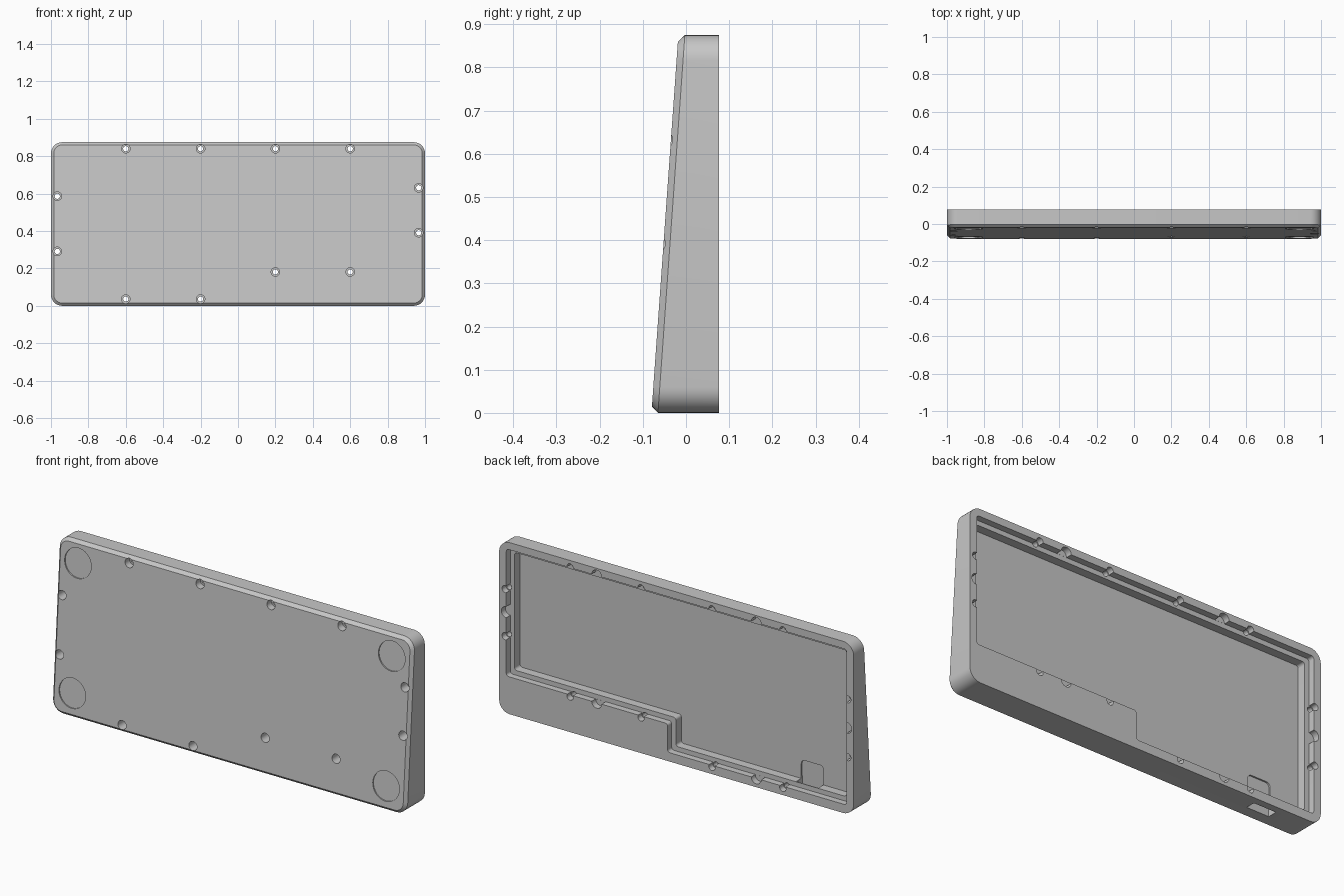
import bpy, bmesh, math
from mathutils import Vector

if "Cube" in bpy.data.objects:
    bpy.data.objects.remove(bpy.data.objects["Cube"], do_unlink=True)

# One plain grey for the whole shell
grey = bpy.data.materials.new("plain grey")
grey.use_nodes = True
colour = (0.57, 0.57, 0.57, 1)
grey.diffuse_color = colour
grey.node_tree.nodes["Principled BSDF"].inputs["Base Color"].default_value = colour

BACK = 0.077
LEDGE = 0.044
FLOOR = 0.0
SLOPE = 0.0712
FRONT = -0.08
HEIGHT = 0.875


def rounded(corners, r, steps=8):
    """Outline in x-z with every right-angled corner rounded."""
    pts = [Vector(c) for c in corners]
    out = []
    for i, p in enumerate(pts):
        d0 = (pts[i - 1] - p).normalized()
        d1 = (pts[(i + 1) % len(pts)] - p).normalized()
        for k in range(steps + 1):
            t = math.pi / 2 * k / steps
            out.append(p + r * (d0 * (1 - math.sin(t)) + d1 * (1 - math.cos(t))))
    return out


def rect(x0, x1, z0, z1):
    return [(x0, z0), (x1, z0), (x1, z1), (x0, z1)]


def circle(x, z, r, n=28):
    return [Vector((x + r * math.cos(2 * math.pi * i / n),
                    z + r * math.sin(2 * math.pi * i / n))) for i in range(n)]


def loft(bm, rings):
    """Bridge rings of (outline, y offset, y slope over z) and cap both ends."""
    loops = [[bm.verts.new((p.x, a + b * p.y, p.y)) for p in pts]
             for pts, a, b in rings]
    n = len(loops[0])
    for u, v in zip(loops, loops[1:]):
        for i in range(n):
            j = (i + 1) % n
            bm.faces.new((u[i], u[j], v[j], v[i]))
    bm.faces.new(loops[0])
    bm.faces.new(loops[-1])


def solid(name, stacks):
    bm = bmesh.new()
    for rings in stacks:
        loft(bm, rings)
    bmesh.ops.recalc_face_normals(bm, faces=bm.faces)
    mesh = bpy.data.meshes.new(name)
    bm.to_mesh(mesh)
    bm.free()
    mesh.materials.append(grey)
    ob = bpy.data.objects.new(name, mesh)
    bpy.context.collection.objects.link(ob)
    return ob


def prism(pts, y0, y1, slope0=0):
    return [(pts, y0, slope0), (pts, y1, 0)]


def opening(i):
    """Stepped outline of the opening, drawn in by an inset."""
    return rounded([(-0.96 + i, 0.045 + i), (0.05 - i, 0.045 + i), (0.05 - i, 0.19 + i),
                    (0.96 - i, 0.19 + i), (0.96 - i, 0.838 - i), (-0.96 + i, 0.838 - i)], 0.014)


# Wedge-shaped shell with a chamfered sloping front
c = 0.015
outline = rounded(rect(-1, 1, 0, HEIGHT), 0.06)
shell = solid("case_shell", [[
    (outline, BACK, 0),
    (outline, FRONT + c, SLOPE),
    (rounded(rect(-1 + c, 1 - c, c, HEIGHT - c), 0.06 - c), FRONT, SLOPE)]])

# Screw positions and the wider rim notches
screws = [(x, 0.84) for x in (-0.6, -0.2, 0.2, 0.6)]
screws += [(-0.6, 0.036), (-0.2, 0.036), (0.2, 0.181), (0.6, 0.181)]
screws += [(-0.966, 0.586), (-0.966, 0.291), (0.966, 0.631), (0.966, 0.391)]
tabs = [(-0.45, 0.838), (0.45, 0.838), (-0.45, 0.045), (0.45, 0.19),
        (-0.96, 0.44), (0.96, 0.515)]
feet = [(x, z) for x in (-0.885, 0.885) for z in (0.12, 0.765)]

cutters = [
    solid("opening_cutter", [prism(opening(0), 0.2, LEDGE)]),
    # Deep cavity with an upright floor
    solid("cavity_cutter", [prism(opening(0.024), 0.2, FLOOR)]),
    solid("notch_cutter",
          [prism(circle(x, z, 0.018), 0.2, LEDGE + 0.0005) for x, z in screws]
          + [prism(circle(x, z, 0.028), 0.2, LEDGE + 0.0005) for x, z in tabs]),
    solid("screw_hole_cutter", [prism(circle(x, z, 0.014), 0.2, -0.2) for x, z in screws]),
    solid("screw_head_cutter", [prism(circle(x, z, 0.023), 0.015, -0.2) for x, z in screws]),
    # Shallow round seats for feet
    solid("foot_seat_cutter",
          [prism(circle(x, z, 0.075, 48), FRONT + 0.006, -0.2, SLOPE) for x, z in feet]),
    # Cable port through the lower wall, with its shallow relief in the floor
    solid("port_relief_cutter",
          [prism(rounded(rect(-0.775, -0.65, 0.03, 0.165), 0.02), 0.02, FLOOR - 0.008)]),
    solid("port_cutter",
          [prism(rounded(rect(-0.775, -0.65, -0.1, 0.09), 0.01), 0.04, FLOOR - 0.0085)]),
]

for cutter in cutters:
    cutter.hide_render = True
    mod = shell.modifiers.new(cutter.name, "BOOLEAN")
    mod.operation = "DIFFERENCE"
    mod.solver = "EXACT"
    mod.object = cutter

# Bake the cuts and discard the cutters
bpy.context.view_layer.update()
depsgraph = bpy.context.evaluated_depsgraph_get()
finished = bpy.data.meshes.new_from_object(shell.evaluated_get(depsgraph))
shell.modifiers.clear()
shell.data = finished
finished.materials.clear()
finished.materials.append(grey)
for cutter in cutters:
    bpy.data.objects.remove(cutter, do_unlink=True)

for ob in bpy.context.selected_objects:
    ob.select_set(False)
shell.select_set(True)
bpy.context.view_layer.objects.active = shell
bpy.ops.object.shade_smooth_by_angle(angle=math.radians(30))
